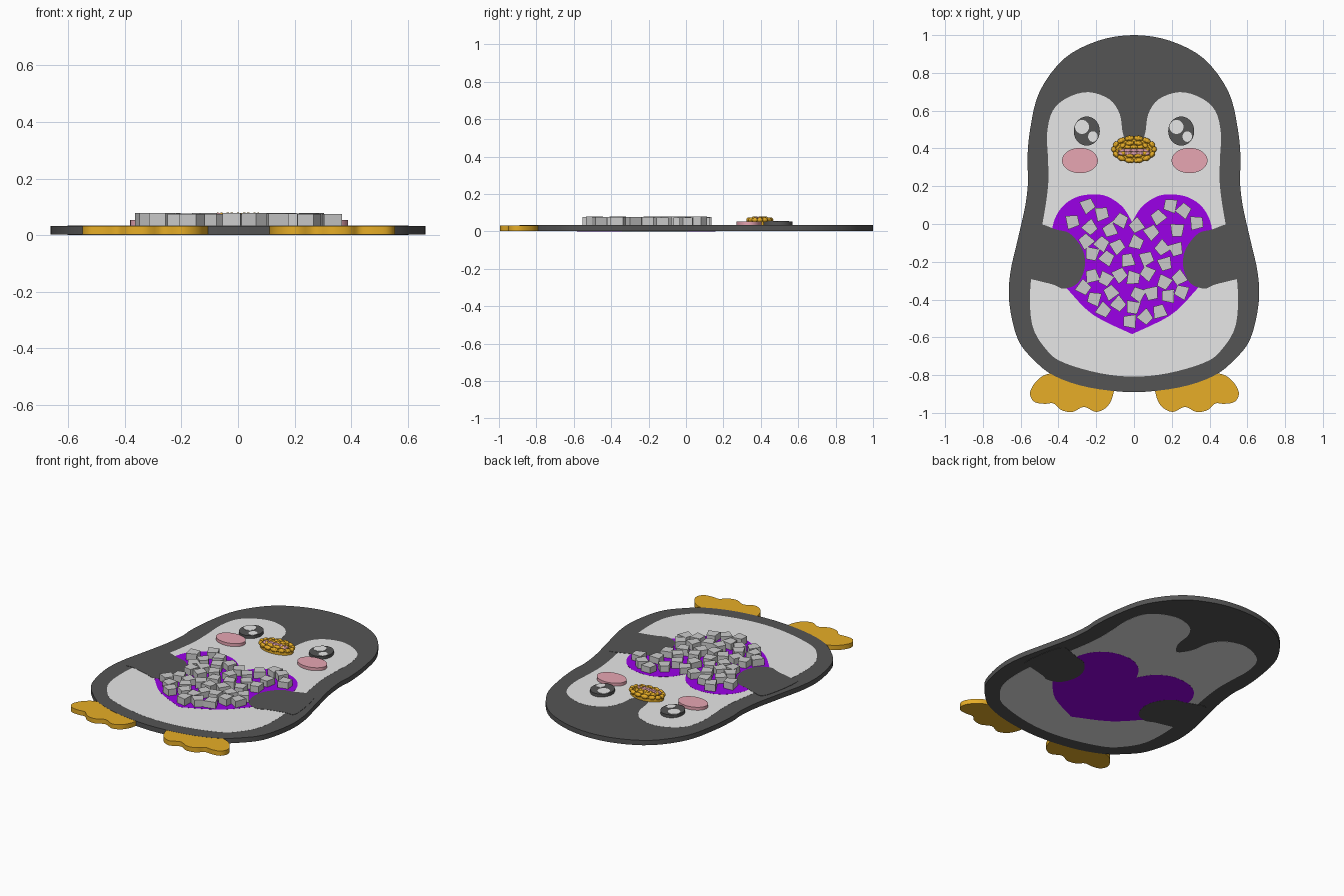
import bpy, bmesh, math, random
from mathutils import Vector, Matrix

if "Cube" in bpy.data.objects:
    bpy.data.objects.remove(bpy.data.objects["Cube"])

random.seed(4)
TOP = 0.035      # plate thickness
STEP = 0.0006    # tiny inset so nested plates never share a surface


def mat(name, r, g, b):
    m = bpy.data.materials.new(name)
    m.diffuse_color = (r, g, b, 1)
    m.use_nodes = True
    m.node_tree.nodes["Principled BSDF"].inputs["Base Color"].default_value = m.diffuse_color
    return m


DARK = mat("charcoal", 0.09, 0.09, 0.09)
WHITE = mat("white", 0.8, 0.8, 0.8)
GREY = mat("light_grey", 0.6, 0.6, 0.6)
PURPLE = mat("purple", 0.36, 0.0, 0.88)
ORANGE = mat("orange", 0.8, 0.42, 0.02)
PINK = mat("pink", 0.8, 0.38, 0.45)


def finish(bm, name, m, smooth=None):
    bmesh.ops.recalc_face_normals(bm, faces=bm.faces)
    me = bpy.data.meshes.new(name)
    bm.to_mesh(me)
    bm.free()
    ob = bpy.data.objects.new(name, me)
    bpy.context.collection.objects.link(ob)
    me.materials.append(m)
    if smooth:
        bpy.context.view_layer.objects.active = ob
        bpy.ops.object.select_all(action='DESELECT')
        ob.select_set(True)
        bpy.ops.object.shade_smooth_by_angle(angle=math.radians(smooth))
    return ob


def curve(p, before, after, n=4):
    """Smooth curve through points p, with phantom end points."""
    q = [Vector(v) for v in [before] + p + [after]]
    out = []
    for i in range(1, len(q) - 2):
        a, b, c, d = q[i - 1:i + 3]
        for k in range(n):
            t = k / n
            out.append(0.5 * (2 * b + (c - a) * t + (2 * a - 5 * b + 4 * c - d) * t * t
                              + (3 * b - a - 3 * c + d) * t ** 3))
    return out + [q[-2]]


def closed(p):
    return curve(p + [p[0]], p[-1], p[1])[:-1]


def mirrored(p, cusp=False):
    flip = lambda v: (-v[0], v[1])
    c = curve(p, p[0], p[-1]) if cusp else curve(p, flip(p[1]), flip(p[-2]))
    return c + [Vector((-v.x, v.y)) for v in reversed(c[1:-1])]


def prism(bm, pts, z0, z1):
    f = bm.faces.new([bm.verts.new((v[0], v[1], z0)) for v in pts])
    r = bmesh.ops.extrude_face_region(bm, geom=[f])
    bmesh.ops.translate(bm, vec=(0, 0, z1 - z0),
                        verts=[g for g in r['geom'] if isinstance(g, bmesh.types.BMVert)])


def plate(name, pts, layer, m):
    bm = bmesh.new()
    prism(bm, pts, STEP * layer, TOP - STEP * layer)
    return finish(bm, name, m, 30)


def oval(name, x, y, rx, ry, z0, z1, m):
    n = 36
    pts = [(x + rx * math.cos(2 * math.pi * i / n), y + ry * math.sin(2 * math.pi * i / n))
           for i in range(n)]
    bm = bmesh.new()
    prism(bm, pts, z0, z1)
    return finish(bm, name, m, 30)


def inside(p, poly):
    hit = False
    for a, b in zip(poly, poly[1:] + poly[:1]):
        if (a[1] > p[1]) != (b[1] > p[1]) and \
                p[0] < (b[0] - a[0]) * (p[1] - a[1]) / (b[1] - a[1]) + a[0]:
            hit = not hit
    return hit


# Body silhouette
plate("body", mirrored([(0, 1), (-.19, .97), (-.37, .875), (-.5, .70), (-.55, .50), (-.565, .33),
                        (-.56, .24), (-.575, .1), (-.615, -.08), (-.655, -.26), (-.66, -.42),
                        (-.615, -.61), (-.53, -.72), (-.42, -.805), (-.24, -.865), (0, -.89)]), 3, DARK)

# White face and belly
plate("belly", mirrored([(0, .39), (-.055, .465), (-.075, .58), (-.13, .66), (-.24, .698), (-.35, .67),
                         (-.43, .60), (-.46, .48), (-.455, .34), (-.455, .2), (-.485, 0),
                         (-.545, -.29), (-.54, -.53), (-.46, -.67), (-.37, -.735), (-.18, -.79),
                         (0, -.808)]), 2, WHITE)

# Heart held against the chest
heart = [v + Vector((-.01, 0)) for v in mirrored(
    [(0, .01), (-.05, .09), (-.13, .145), (-.21, .157), (-.30, .14), (-.375, .085), (-.42, -.01),
     (-.42, -.15), (-.385, -.28), (-.32, -.37), (-.20, -.485), (0, -.583)], cusp=True)]
plate("heart", heart, 1, PURPLE)

# Wings and feet, one per side
wing = closed([(-.55, -.0), (-.485, -.003), (-.41, -.03), (-.34, -.05), (-.275, -.13), (-.26, -.22),
               (-.295, -.31), (-.37, -.342), (-.43, -.32), (-.545, -.292), (-.60, -.28), (-.59, -.14)])
foot = closed([(-.55, -.89), (-.51, -.825), (-.44, -.79), (-.28, -.78), (-.12, -.84), (-.11, -.90),
               (-.14, -.965), (-.20, -.995), (-.265, -.968), (-.325, -.995), (-.385, -.985),
               (-.425, -.95), (-.475, -.952), (-.53, -.94)])
wings = []
for side, s in (("left", 1), ("right", -1)):
    w = [Vector((v.x * s, v.y)) for v in wing]
    wings.append(w)
    plate(side + "_wing", w, 0, DARK)
    shift = 0.005 if s < 0 else 0
    plate(side + "_foot", [(v.x * s + shift, v.y) for v in foot], 4, ORANGE)
    # Eye with two highlights, and a cheek
    ex = -.25 * s
    oval(side + "_eye", ex, .492, .069, .077, .03, .053, DARK)
    oval(side + "_eye_highlight_large", ex - .025, .514, .037, .037, .052, .055, WHITE)
    oval(side + "_eye_highlight_small", ex + .032, .463, .025, .028, .052, .055, WHITE)
    oval(side + "_cheek", -.29 * s + .004, .336, .095, .067, .03, .053, PINK)

# Loose tapered tiles scattered over the heart
bm = bmesh.new()
centres = []
for _ in range(9000):
    c = Vector((random.uniform(-.42, .4), random.uniform(-.57, .15)))
    if any((c - o).length < .073 for o in centres):
        continue
    a = random.uniform(0, 2 * math.pi)
    rot = Matrix.Rotation(a, 2)
    pts = [c + rot @ Vector(v) for v in ((-.037, -.032), (.037, -.032), (.026, .032), (-.026, .032))]
    if all(inside(p, heart) and not any(inside(p, w) for w in wings) for p in pts):
        centres.append(c)
        prism(bm, pts, .03, random.uniform(.073, .079))
finish(bm, "heart_tiles", GREY)


# Beak: oval base, beaded rim, ridges and a pink mouth
def beads(name, items, m):
    bm = bmesh.new()
    for x, y, z, ang, sx, sy, sz in items:
        bmesh.ops.create_uvsphere(bm, u_segments=10, v_segments=6, radius=1, matrix=Matrix.Translation(
            (x, y, z)) @ Matrix.Rotation(ang, 4, 'Z') @ Matrix.Diagonal((sx, sy, sz, 1)))
    finish(bm, name, m)


BY = .395
oval("beak_base", 0, BY, .11, .063, .03, .058, ORANGE)
rim = []
for rx, ry, n, z, w in ((.107, .060, 14, .061, .014), (.072, .034, 10, .066, .013)):
    for i in range(n):
        t = 2 * math.pi * i / n
        dx, dy = -rx * math.sin(t), ry * math.cos(t)
        rim.append((rx * math.cos(t), BY + ry * math.sin(t), z, math.atan2(dy, dx),
                    math.hypot(dx, dy) * math.pi / n * 1.15, w, .014))
rim += [(x, BY + .012, .066, 0, .022, .012, .014) for x in (-.036, 0, .036)]
beads("beak_rim", rim, ORANGE)
beads("mouth", [(x, BY + dy, .068, 0, .021, .010, .011) for x in (-.066, -.033, 0, .033, .066)
                for dy in (-.022, -.006)], PINK)
